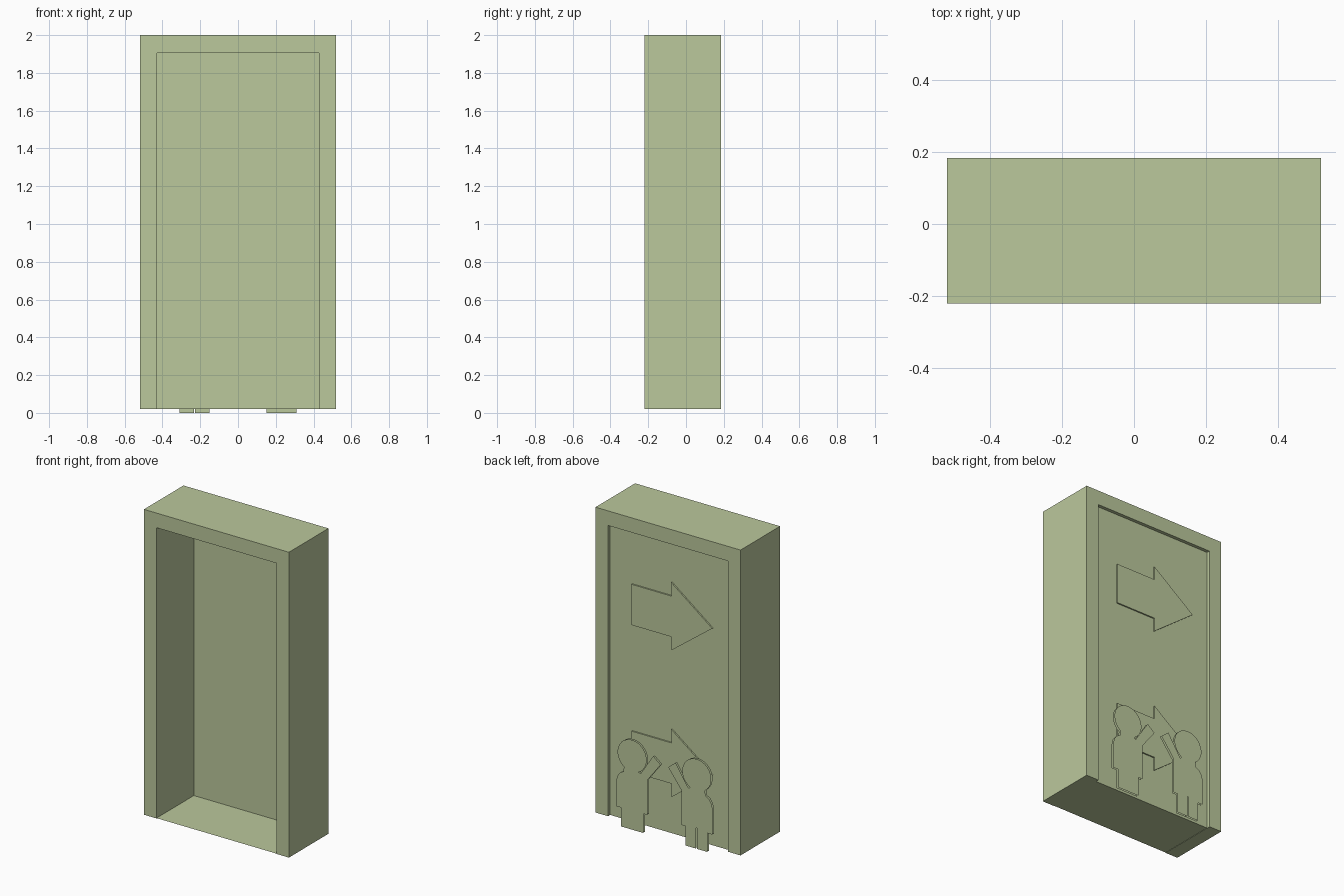
import bpy, bmesh, math

if "Cube" in bpy.data.objects:
    bpy.data.objects.remove(bpy.data.objects["Cube"])

# One flat colour for the whole model
olive = bpy.data.materials.new("pale olive")
olive.diffuse_color = (0.497, 0.58, 0.333, 1)
olive.use_nodes = True
olive.node_tree.nodes["Principled BSDF"].inputs["Base Color"].default_value = olive.diffuse_color


def plate(name, profile, y0, y1=None):
    """Flat x-z outline at depth y0, extruded to y1 when given."""
    bm = bmesh.new()
    face = bm.faces.new([bm.verts.new((x, y0, z)) for x, z in profile])
    if y1 is None:
        face.normal_update()
        if face.normal.y < 0:
            face.normal_flip()
    else:
        new = bmesh.ops.extrude_face_region(bm, geom=[face])["geom"]
        for v in new:
            if isinstance(v, bmesh.types.BMVert):
                v.co.y = y1
        bmesh.ops.recalc_face_normals(bm, faces=bm.faces)
    mesh = bpy.data.meshes.new(name)
    bm.to_mesh(mesh)
    bm.free()
    mesh.materials.append(olive)
    obj = bpy.data.objects.new(name, mesh)
    bpy.context.collection.objects.link(obj)
    return obj


# Door frame: an upside-down U, extruded front to back
W, H, OW, OH, BASE = 0.52, 2.0, 0.43, 1.905, 0.02
FRONT, BACK, PANEL = -0.221, 0.184, 0.162
plate("door_frame", [(-W, BASE), (-W, H), (W, H), (W, BASE),
                     (OW, BASE), (OW, OH), (-OW, OH), (-OW, BASE)], FRONT, BACK)

# Back panel closing the opening, slightly recessed
plate("back_panel", [(-OW, BASE), (-OW, OH), (OW, OH), (OW, BASE)], PANEL)

# Thin floor sheet between the jambs
floor = bpy.data.meshes.new("floor_sheet")
floor.from_pydata([(-OW, FRONT, BASE + 0.002), (OW, FRONT, BASE + 0.002),
                   (OW, PANEL, BASE + 0.002), (-OW, PANEL, BASE + 0.002)], [], [(0, 1, 2, 3)])
floor.materials.append(olive)
bpy.context.collection.objects.link(bpy.data.objects.new("floor_sheet", floor))

# Two arrow plates on the back of the panel
for label, cz in (("upper", 1.43), ("lower", 0.478)):
    plate(label + "_arrow",
          [(0.272, cz + 0.132), (-0.015, cz + 0.132), (-0.015, cz + 0.22), (-0.309, cz),
           (-0.015, cz - 0.22), (-0.015, cz - 0.132), (0.272, cz - 0.132)],
          PANEL + 0.001, PANEL + 0.010)


def figure(side, slit):
    """Outline of a waving figure; the arm points to the centre line."""
    pts = [(0.31, 0), (0.31, 0.122), (0.346, 0.122), (0.346, 0.285),
           (0.338, 0.32), (0.32, 0.346), (0.295, 0.36)]
    for i in range(25):                                  # round head
        a = math.radians(-56 + i * (243 + 56) / 24)
        pts.append((0.232 + 0.104 * math.cos(a), 0.478 + 0.104 * math.sin(a)))
    pts += [(0.172, 0.378), (0.08, 0.518), (0.027, 0.475),   # raised arm
            (0.121, 0.352), (0.121, 0.125), (0.15, 0.125), (0.15, 0)]
    if slit:                                             # gap between the legs
        pts += [(0.228, 0), (0.228, 0.135), (0.234, 0.135), (0.234, 0)]
    return [(side * x, z) for x, z in pts]


# Paper-thin cut-out figures standing behind the door, each a double sheet
for label, side, slit in (("left", 1, False), ("right", -1, True)):
    plate(label + "_figure_sheet", figure(side, slit), 0.221)
    plate(label + "_figure_backing", figure(side, slit), 0.207)
